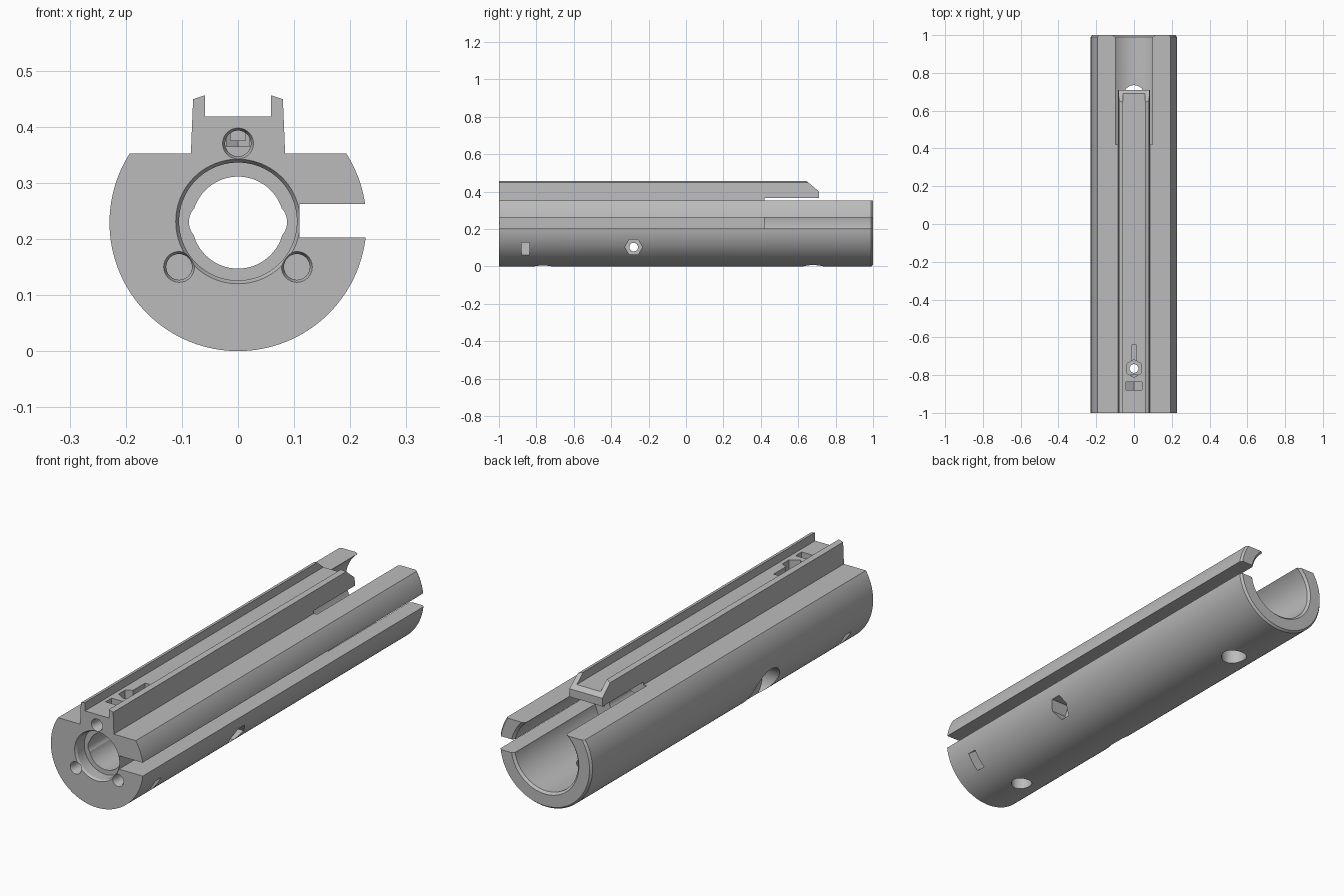
import bpy, bmesh, math
from mathutils import Matrix, Vector

if "Cube" in bpy.data.objects:
    bpy.data.objects.remove(bpy.data.objects["Cube"], do_unlink=True)

grey = bpy.data.materials.new("plain grey")
grey.use_nodes = True
COLOUR = (0.5, 0.5, 0.5, 1)
grey.diffuse_color = COLOUR
grey.node_tree.nodes["Principled BSDF"].inputs["Base Color"].default_value = COLOUR

AXIS = 0.229                                   # height of the tube axis
TO_X = Matrix.Rotation(math.radians(-90), 4, 'Z')
TO_Z = Matrix.Rotation(math.radians(90), 4, 'X')
NONE = Matrix.Identity(4)


def loft(name, rings, place):
    """Solid skinned through matching rings of points."""
    bm = bmesh.new()
    loops = [[bm.verts.new(p) for p in ring] for ring in rings]
    n = len(loops[0])
    for a, b in zip(loops, loops[1:]):
        for i in range(n):
            j = (i + 1) % n
            bm.faces.new((a[i], a[j], b[j], b[i]))
    bm.faces.new(loops[0])
    bm.faces.new(loops[-1])
    bmesh.ops.recalc_face_normals(bm, faces=bm.faces)
    bm.transform(place)
    mesh = bpy.data.meshes.new(name)
    bm.to_mesh(mesh)
    bm.free()
    mesh.materials.append(grey)
    obj = bpy.data.objects.new(name, mesh)
    bpy.context.collection.objects.link(obj)
    return obj


def turned(name, stations, loc=(0, 0, AXIS), turn=NONE, sides=64, phase=0):
    """Round or many-sided solid along local y from (radius, y) stations."""
    angles = [math.tau * i / sides + math.radians(phase) for i in range(sides)]
    rings = [[(r * math.cos(a), y, r * math.sin(a)) for a in angles]
             for r, y in stations]
    return loft(name, rings, Matrix.Translation(loc) @ turn)


def prism(name, profile, y0, y1, place=NONE):
    """Profile in x and z, extruded along y."""
    return loft(name, [[(x, y, z) for x, z in profile] for y in (y0, y1)], place)


def box(name, x, y, z, place=NONE):
    return prism(name, [(x[0], z[0]), (x[1], z[0]), (x[1], z[1]), (x[0], z[1])],
                 y[0], y[1], place)


def combine(target, tool, operation='DIFFERENCE'):
    tool.hide_render = True
    mod = target.modifiers.new("combine", 'BOOLEAN')
    mod.operation, mod.solver, mod.object = operation, 'EXACT', tool
    bpy.ops.object.select_all(action='DESELECT')
    bpy.context.view_layer.objects.active = target
    target.select_set(True)
    bpy.ops.object.modifier_apply(modifier=mod.name)
    bpy.data.objects.remove(tool, do_unlink=True)


# Tube with a flat top, a side slot and a wide rear bore
body = turned("grooved_tube", [(0.229, -1), (0.229, 0.99), (0.221, 1)], sides=128)
combine(body, box("flat_cutter", (-0.3, 0.3), (-1.1, 1.1), (0.352, 0.6)))
combine(body, box("slot_cutter", (0.11, 0.3), (-1.1, 1.1), (0.202, 0.262)))
combine(body, turned("rear_bore", [(0.158, 0.42), (0.158, 0.99), (0.178, 1.01)], sides=96))

# Channel rail on top, overhanging the open rear and sloped at its end
half = [(0.084, 0.335), (0.084, 0.352), (0.08, 0.449), (0.059, 0.456), (0.059, 0.418)]
rail = prism("channel_rail", half + [(-x, z) for x, z in reversed(half)], -1, 0.71)
combine(rail, box("underside_cutter", (-0.2, 0.2), (0.42, 0.8), (0.2, 0.365)))
slope = Matrix.Translation((0, 0.69, 0.418)) @ Matrix.Rotation(math.radians(-40), 4, 'X')
combine(rail, box("slope_cutter", (-0.2, 0.2), (-0.3, 0.3), (0, 0.3), slope))
combine(body, rail, 'UNION')

# Narrow bore with side lobes and the front recess
combine(body, turned("narrow_bore", [(0.082, -1.1), (0.082, 0.5)]))
for side in (-1, 1):
    combine(body, turned("bore_lobe", [(0.036, -1.1), (0.036, 0.5)],
                         (side * 0.0515, 0, 0.23)))
combine(body, turned("front_recess", [(0.117, -1.01), (0.105, -0.99), (0.105, -0.94)],
                     (0, 0, 0.231), sides=96))

# Three front screw holes, each crossed by a nut slot open to the outside
for x, z in ((0, 0.37), (-0.105, 0.15), (0.105, 0.15)):
    combine(body, turned("screw_hole", [(0.032, -1.01), (0.023, -0.99), (0.023, -0.8)],
                         (x, 0, z), sides=32))
    turn = Matrix.Rotation(math.atan2(x, z - AXIS), 4, 'Y')
    combine(body, turned("nut_pocket", [(0.048, -0.88), (0.048, -0.837)],
                         (x, 0, z), turn, sides=6, phase=90))
    combine(body, box("nut_slot", (-0.0416, 0.0416), (-0.88, -0.837), (0, 0.2),
                      Matrix.Translation((x, 0, z)) @ turn))

# Upright screw hole with hex pocket, relief groove and access from below
FRONT = (0, -0.765, 0)
combine(body, turned("upright_hole", [(0.023, 0.2), (0.023, 0.6)], FRONT, TO_Z, 32))
combine(body, turned("hex_pocket", [(0.047, 0.365), (0.047, 0.6)], FRONT, TO_Z, 6, 90))
combine(body, box("relief_groove", (-0.013, 0.013), (-0.765, -0.64), (0.375, 0.6)))
combine(body, turned("front_access", [(0.045, -0.1), (0.045, 0.2)], FRONT, TO_Z, 32))
combine(body, turned("rear_access", [(0.055, -0.1), (0.055, 0.2)], (0, 0.68, 0), TO_Z, 32))

# Cross bolt with hex pocket on one side and head recess on the other
CROSS = (0, -0.28, 0.103)
combine(body, turned("cross_hole", [(0.023, -0.4), (0.023, 0.4)], CROSS, TO_X, 32))
combine(body, turned("cross_hex", [(0.047, 0.12), (0.047, 0.4)], CROSS, TO_X, 6))
combine(body, turned("head_recess", [(0.09, -0.4), (0.09, -0.12)], CROSS, TO_X))

bpy.ops.object.select_all(action='DESELECT')
body.select_set(True)
bpy.context.view_layer.objects.active = body
bpy.ops.object.shade_smooth_by_angle(angle=math.radians(25))
